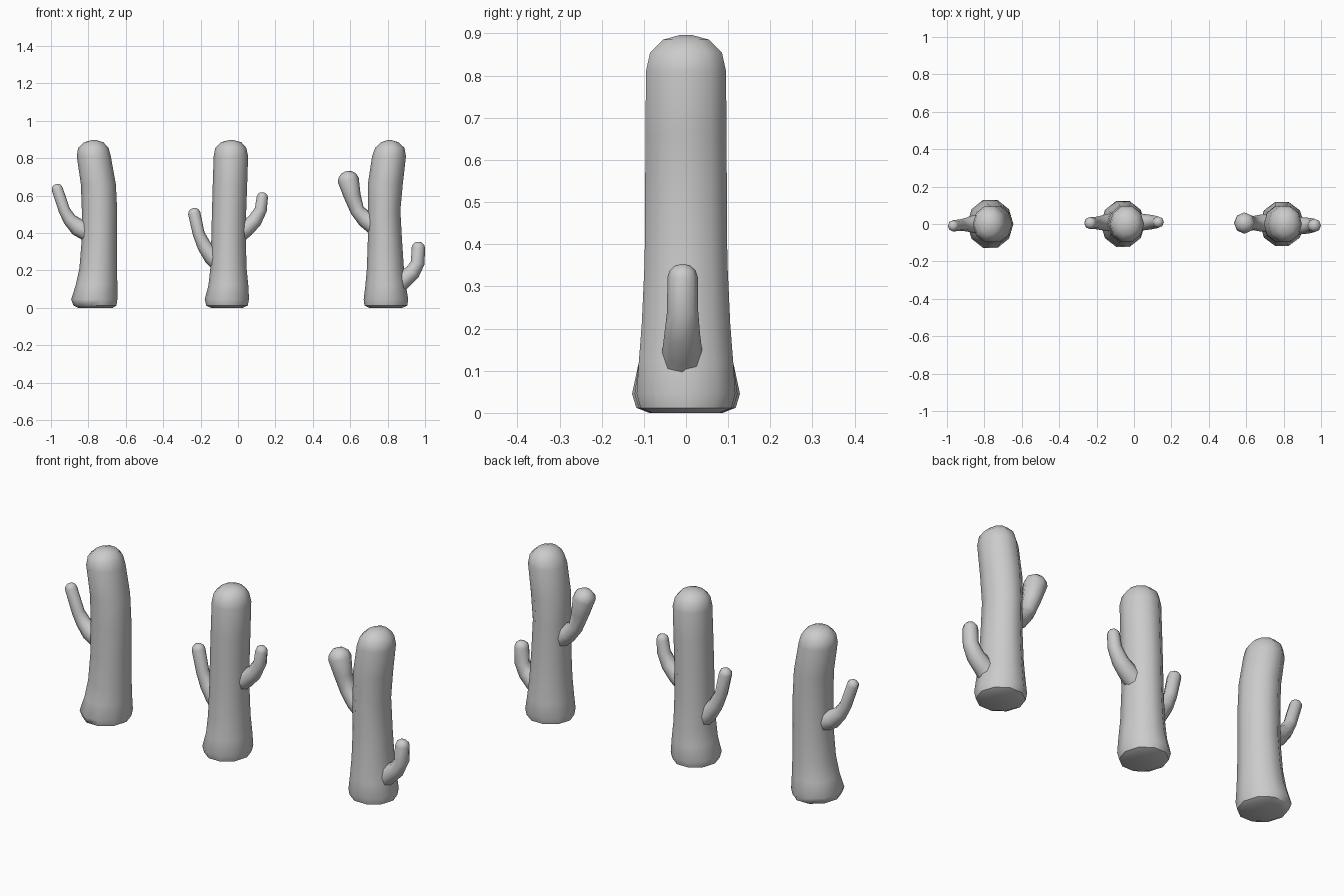
import bpy, bmesh, math
from mathutils import Vector

if "Cube" in bpy.data.objects:
    bpy.data.objects.remove(bpy.data.objects["Cube"])


def loft(name, rings, n):
    """Skin a list of rings (centre, side axis, side radius, depth radius)."""
    bm = bmesh.new()
    loops = []
    for c, side, rx, ry in rings:
        loop = []
        for i in range(n):
            a = 2 * math.pi * i / n
            loop.append(bm.verts.new(c + side * (rx * math.cos(a)) + Vector((0, ry * math.sin(a), 0))))
        loops.append(loop)
    for a, b in zip(loops, loops[1:]):
        for i in range(n):
            j = (i + 1) % n
            bm.faces.new((a[i], a[j], b[j], b[i]))
    bm.faces.new(loops[0][::-1])
    bm.faces.new(loops[-1])
    bmesh.ops.recalc_face_normals(bm, faces=bm.faces)
    me = bpy.data.meshes.new(name)
    bm.to_mesh(me)
    bm.free()
    ob = bpy.data.objects.new(name, me)
    bpy.context.collection.objects.link(ob)
    bpy.ops.object.select_all(action='DESELECT')
    ob.select_set(True)
    bpy.context.view_layer.objects.active = ob
    bpy.ops.object.shade_smooth_by_angle(angle=math.radians(50))
    return ob


def trunk(name, edges, foot_depth):
    """edges: left and right outline x at each height in HEIGHTS."""
    depths = [foot_depth * 0.68, foot_depth * 0.92, foot_depth, .112, .105, .098, .097, .096, .095, .085, .055, .015]
    rings = []
    for z, d, (x0, x1) in zip(HEIGHTS, depths, edges):
        rings.append((Vector(((x0 + x1) / 2, 0, z)), Vector((1, 0, 0)), (x1 - x0) / 2, d / .951))
    return loft(name, rings, 10)


def arm(name, pts):
    """pts: (x, y, z, radius) from the root inside the trunk to the tip."""
    ps = [Vector(p[:3]) for p in pts]
    rings = []
    for i, p in enumerate(ps):
        t = ps[min(i + 1, len(ps) - 1)] - ps[max(i - 1, 0)]
        t.y = 0
        t.normalize()
        side = Vector((t.z, 0, -t.x))
        r = pts[i][3]
        rings.append((p, side, r, r))
    # rounded tip
    for k, h in ((.85, .45), (.5, .76), (.12, .86)):
        rings.append((p + t * (r * h), side, r * k, r * k))
    return loft(name, rings, 8)


HEIGHTS = [0, .012, .045, .12, .21, .36, .52, .66, .81, .855, .885, .896]

# trunks
trunk("left_cactus_trunk", [
    (-.855, -.67), (-.88, -.65), (-.892, -.645), (-.868, -.645), (-.848, -.647), (-.836, -.647),
    (-.835, -.646), (-.84, -.653), (-.862, -.68), (-.855, -.692), (-.822, -.72), (-.785, -.755)], .128)
trunk("middle_cactus_trunk", [
    (-.145, .025), (-.17, .052), (-.178, .059), (-.158, .055), (-.148, .046), (-.143, .042),
    (-.139, .044), (-.135, .049), (-.130, .054), (-.122, .044), (-.092, .018), (-.05, -.022)], .122)
trunk("right_cactus_trunk", [
    (.70, .88), (.676, .905), (.672, .91), (.681, .898), (.689, .887), (.694, .877),
    (.694, .868), (.694, .881), (.717, .898), (.733, .89), (.765, .858), (.797, .822)], .117)

# side arms
arm("left_cactus_arm", [(-.76, .0, .385, .055), (-.86, .0, .433, .047), (-.90, -.003, .472, .036),
                        (-.928, -.006, .52, .031), (-.967, -.01, .636, .03)])
arm("middle_cactus_left_arm", [(-.08, .01, .225, .055), (-.142, .008, .278, .046), (-.18, .006, .33, .038),
                               (-.21, .005, .395, .032), (-.234, .005, .505, .033)])
arm("middle_cactus_right_arm", [(-.03, .01, .37, .05), (.045, .01, .425, .045), (.09, .01, .467, .039),
                                (.122, .01, .525, .033), (.13, .01, .592, .03)])
arm("right_cactus_left_arm", [(.76, .005, .42, .055), (.68, .005, .475, .046), (.638, .005, .52, .038),
                              (.612, .005, .595, .045), (.590, .005, .682, .057)])
arm("right_cactus_right_arm", [(.82, -.009, .09, .052), (.885, -.009, .15, .047), (.933, -.009, .19, .042),
                               (.961, -.008, .24, .037), (.964, -.008, .322, .036)])
